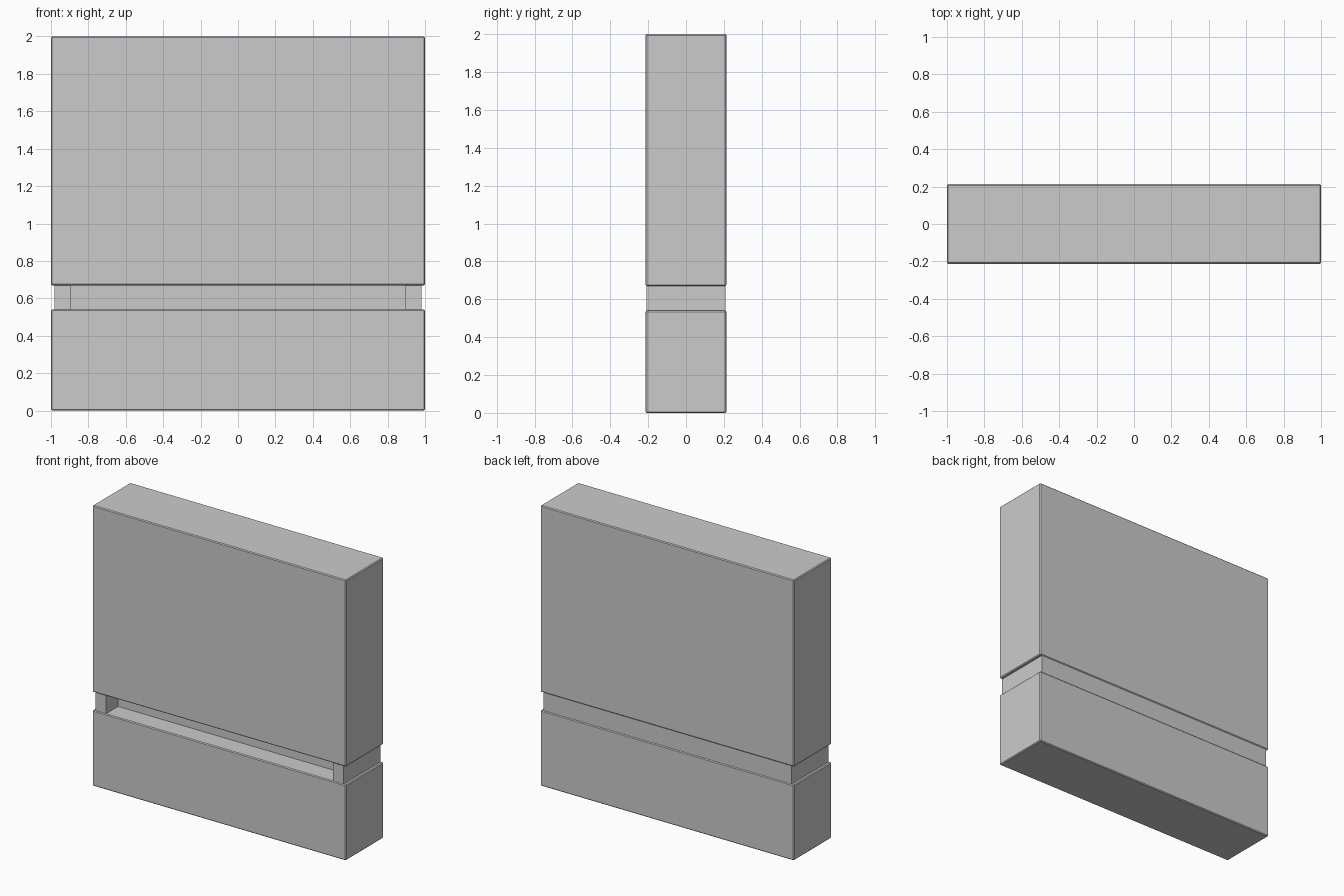
import bpy, bmesh

if "Cube" in bpy.data.objects:
    bpy.data.objects.remove(bpy.data.objects["Cube"])


def extrude_profile(name, points, z0, z1, bevel=0.0):
    """Extrude a plan outline (x, y) from z0 to z1, with an optional tiny edge bevel."""
    bm = bmesh.new()
    face = bm.faces.new([bm.verts.new((x, y, z0)) for x, y in points])
    result = bmesh.ops.extrude_face_region(bm, geom=[face])
    top = [v for v in result["geom"] if isinstance(v, bmesh.types.BMVert)]
    bmesh.ops.translate(bm, verts=top, vec=(0, 0, z1 - z0))
    bmesh.ops.recalc_face_normals(bm, faces=bm.faces[:])
    mesh = bpy.data.meshes.new(name)
    bm.to_mesh(mesh)
    bm.free()
    obj = bpy.data.objects.new(name, mesh)
    bpy.context.collection.objects.link(obj)
    if bevel:
        mod = obj.modifiers.new("edge_softening", 'BEVEL')
        mod.width = bevel
        mod.segments = 1
    return obj


W, D = 1.0, 0.213            # half width and half depth of the cabinet
GAP_LOW, GAP_HIGH = 0.54, 0.67

# Lower and upper cabinet bodies
outline = [(-W, -D), (W, -D), (W, D), (-W, D)]
extrude_profile("lower_body", outline, 0.0, GAP_LOW, 0.006)
extrude_profile("upper_body", outline, GAP_HIGH, 2.0, 0.006)

# Recessed middle band, U-shaped in plan so the front has an open slot
w, d = 0.98, 0.208
slot_w, slot_back = 0.895, -0.208 + 0.136
half = [(w, d), (w, -d), (slot_w, -d), (slot_w, slot_back)]
band = half + [(-x, y) for x, y in reversed(half)]
extrude_profile("middle_band", band, GAP_LOW, GAP_HIGH)
